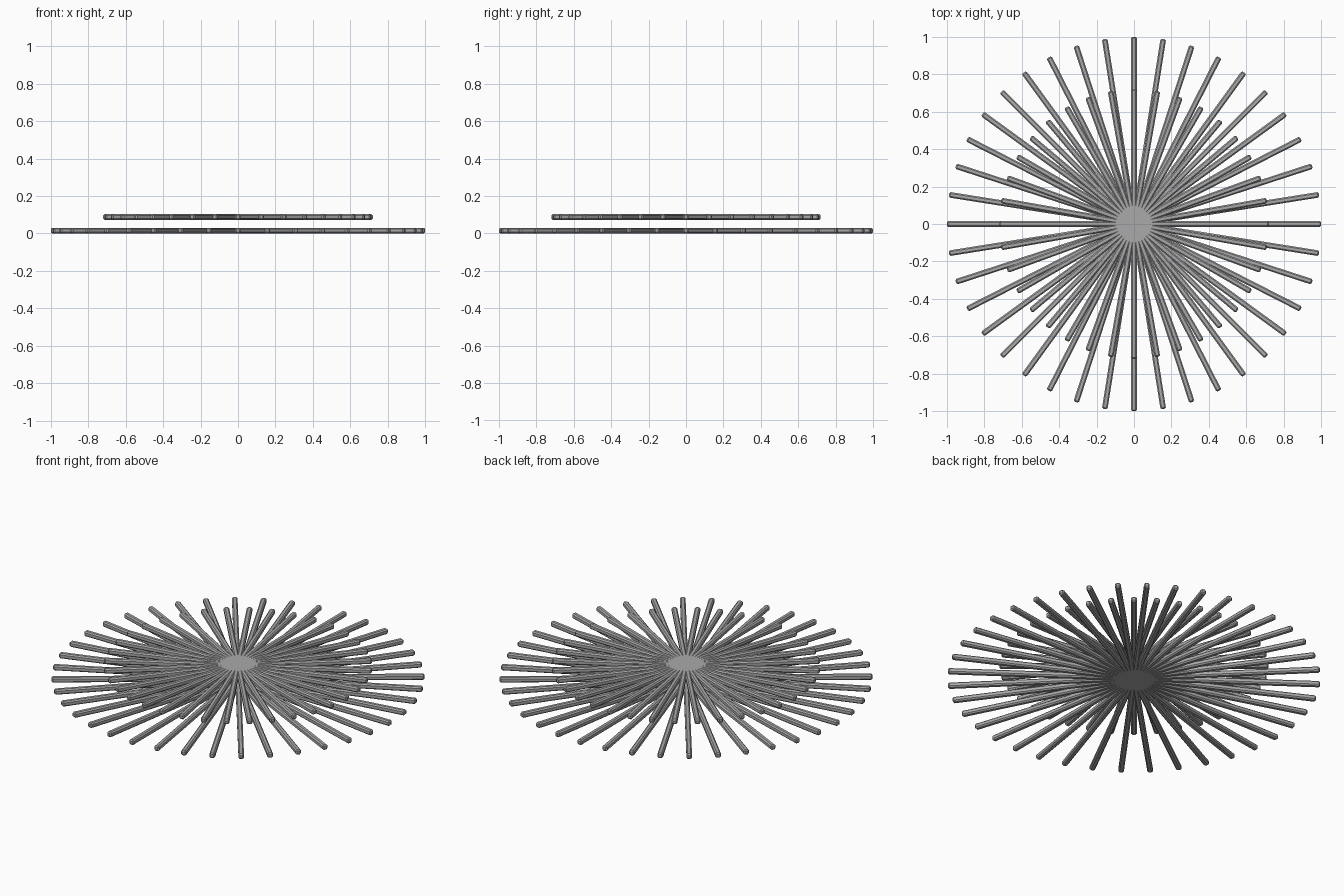
import bpy, bmesh, math
from mathutils import Matrix

cube = bpy.data.objects.get("Cube")
if cube:
    bpy.data.objects.remove(cube, do_unlink=True)

grey = bpy.data.materials.new("mid grey")
grey.use_nodes = True
colour = (0.4, 0.4, 0.4, 1)
grey.diffuse_color = colour
grey.node_tree.nodes["Principled BSDF"].inputs["Base Color"].default_value = colour

THICK = 0.03
CHAMFER = 0.007


def bar_mesh(name, length):
    """Square bar with chamfered edges, lying along x."""
    bm = bmesh.new()
    bmesh.ops.create_cube(bm, size=1, matrix=Matrix.Diagonal((length, THICK, THICK, 1)))
    bmesh.ops.bevel(bm, geom=bm.edges[:], offset=CHAMFER, segments=1,
                    affect='EDGES', profile=0.5)
    mesh = bpy.data.meshes.new(name)
    bm.to_mesh(mesh)
    bm.free()
    mesh.materials.append(grey)
    return mesh


def star(name, radius, z, bars):
    """Full-diameter bars crossing at the centre."""
    mesh = bar_mesh(name, 2 * radius)
    for i in range(bars):
        ob = bpy.data.objects.new(f"{name}_{i + 1}", mesh)
        ob.location.z = z
        ob.rotation_euler.z = math.pi * i / bars
        bpy.context.collection.objects.link(ob)


# Wide lower layer and smaller upper layer
star("lower_spoke", 1.0, THICK / 2, 20)
star("upper_spoke", 0.72, 0.088, 18)
